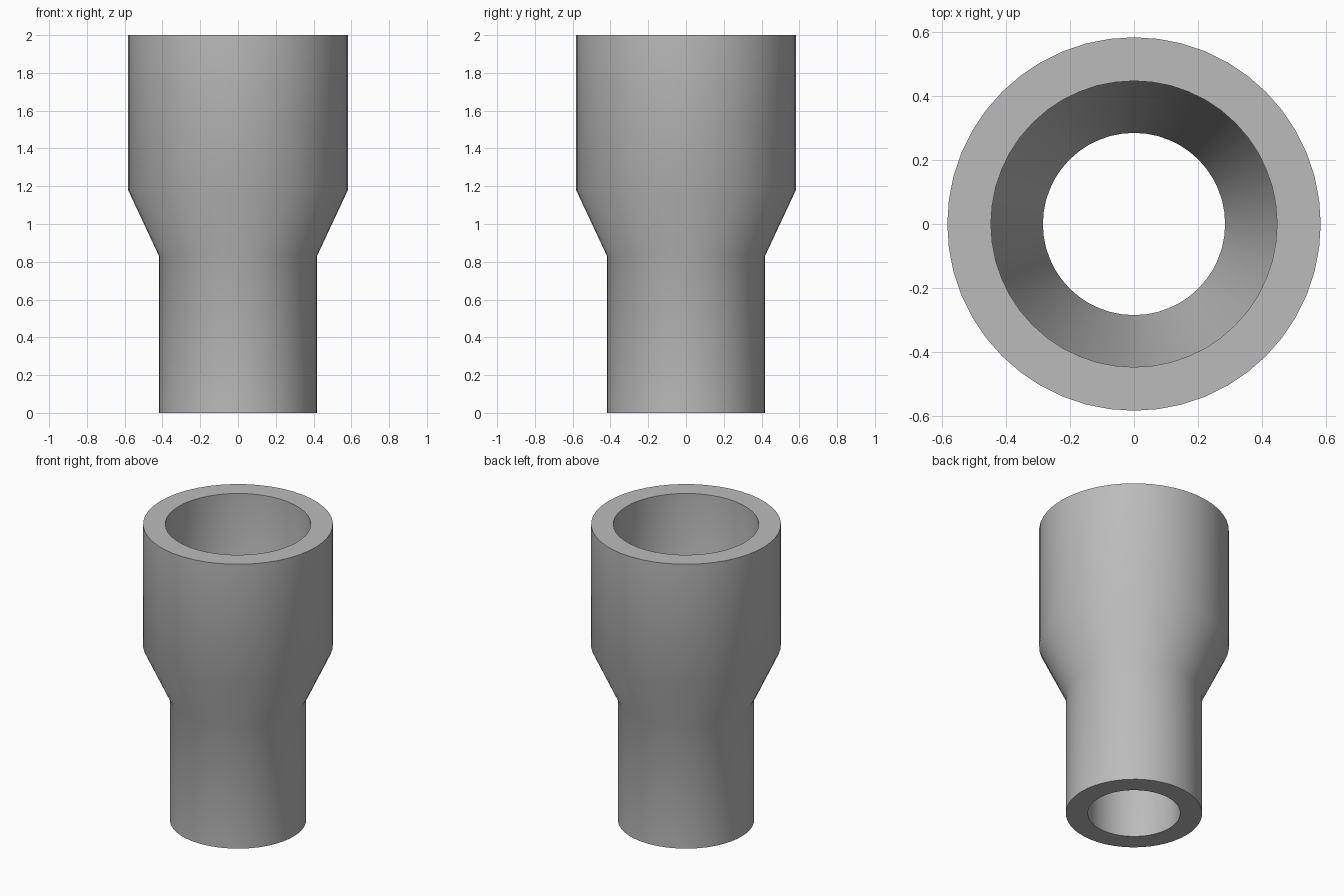
import bpy, bmesh, math

cube = bpy.data.objects.get("Cube")
if cube:
    bpy.data.objects.remove(cube, do_unlink=True)

SEGMENTS = 48
# Closed wall section as (radius, height): up the outside, down the bore
SECTION = [(0.418, 0), (0.418, 0.83), (0.582, 1.18), (0.582, 2),
           (0.446, 2), (0.446, 1.18), (0.284, 0.83), (0.284, 0)]

grey = bpy.data.materials.new("plain grey")
grey.use_nodes = True
colour = (0.5, 0.5, 0.5, 1)
grey.diffuse_color = colour
grey.node_tree.nodes["Principled BSDF"].inputs["Base Color"].default_value = colour

# Revolve the section into a stepped tube
bm = bmesh.new()
rings = []
for radius, height in SECTION:
    ring = []
    for i in range(SEGMENTS):
        a = math.tau * i / SEGMENTS
        ring.append(bm.verts.new((radius * math.cos(a), radius * math.sin(a), height)))
    rings.append(ring)
for k, low in enumerate(rings):
    high = rings[(k + 1) % len(rings)]
    for i in range(SEGMENTS):
        j = (i + 1) % SEGMENTS
        bm.faces.new((low[i], low[j], high[j], high[i]))
bmesh.ops.recalc_face_normals(bm, faces=bm.faces)

mesh = bpy.data.meshes.new("reducer_tube")
bm.to_mesh(mesh)
bm.free()
mesh.materials.append(grey)
tube = bpy.data.objects.new("reducer_tube", mesh)
bpy.context.collection.objects.link(tube)

# Smooth walls, crisp end rims
bpy.context.view_layer.objects.active = tube
tube.select_set(True)
bpy.ops.object.shade_smooth_by_angle(angle=math.radians(40))
